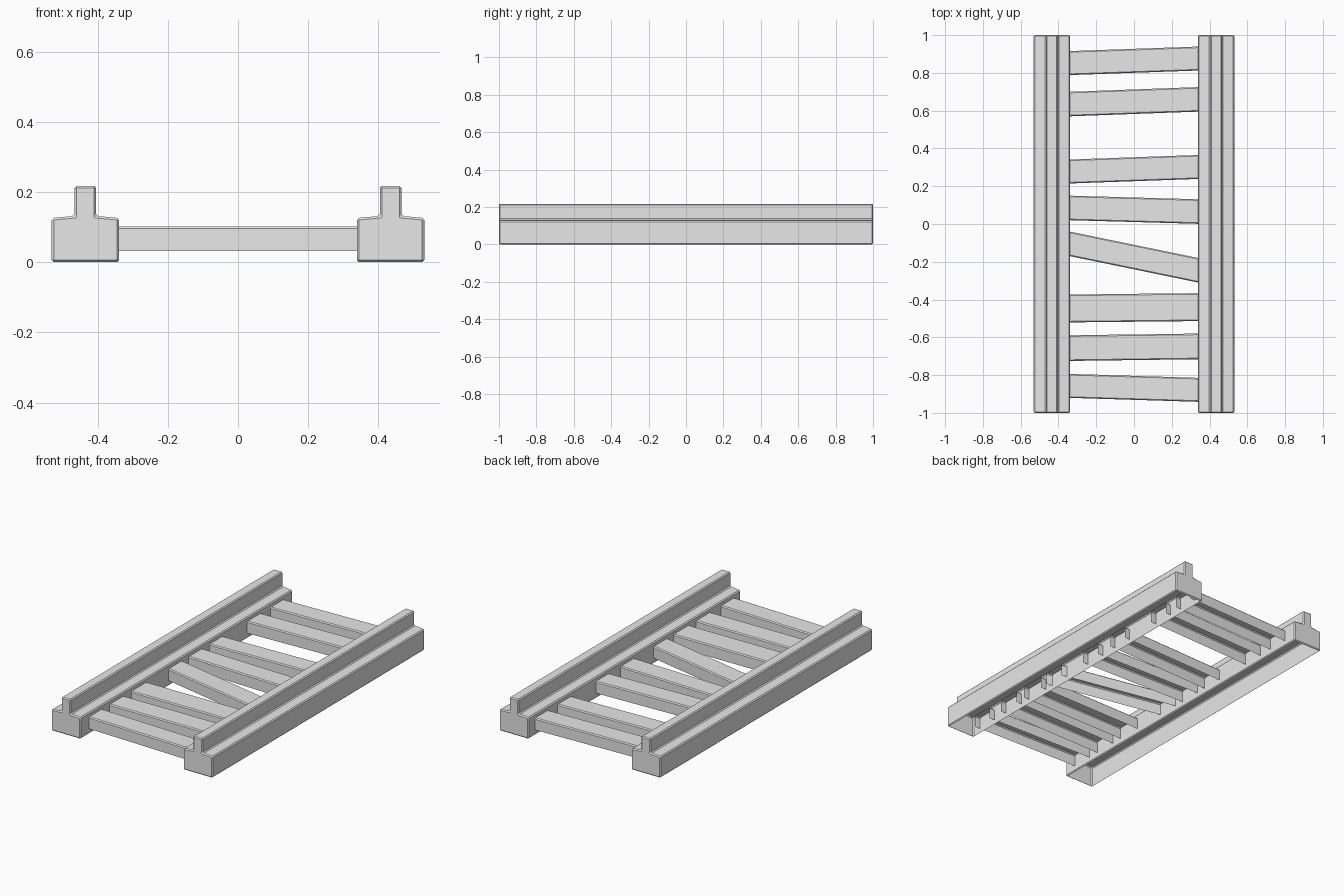
import bpy
import bmesh
from mathutils import Vector

cube = bpy.data.objects.get("Cube")
if cube:
    bpy.data.objects.remove(cube, do_unlink=True)

grey = bpy.data.materials.new("plain grey")
grey.use_nodes = True
colour = (0.8, 0.8, 0.8, 1)
grey.diffuse_color = colour
grey.node_tree.nodes["Principled BSDF"].inputs["Base Color"].default_value = colour


def extruded_shell(name, start, end, chamfer, open_ends):
    """Prism between two matching outlines, chamfered and open underneath."""
    bm = bmesh.new()
    a = [bm.verts.new(p) for p in start]
    b = [bm.verts.new(p) for p in end]
    n = len(a)
    caps = [bm.faces.new(a), bm.faces.new(b[::-1])]
    for i in range(n):
        j = (i + 1) % n
        bm.faces.new((a[j], a[i], b[i], b[j]))
    bmesh.ops.recalc_face_normals(bm, faces=bm.faces)
    if open_ends:
        bmesh.ops.delete(bm, geom=caps, context="FACES_ONLY")
    edges = [e for e in bm.edges if len(e.link_faces) == 2]
    if open_ends:
        low = min(v.co.z for v in bm.verts)
        edges = [e for e in edges if min(v.co.z for v in e.verts) > low]
    bmesh.ops.bevel(bm, geom=edges, offset=chamfer, segments=1,
                    affect="EDGES", clamp_overlap=True)
    bm.normal_update()
    under = [f for f in bm.faces if f.normal.z < -0.95]
    bmesh.ops.delete(bm, geom=under, context="FACES")
    mesh = bpy.data.meshes.new(name)
    bm.to_mesh(mesh)
    bm.free()
    mesh.materials.append(grey)
    obj = bpy.data.objects.new(name, mesh)
    bpy.context.collection.objects.link(obj)
    return obj


# Rails: wide foot, sloping ledges and a narrow raised head
half = [(0.096, 0), (0.096, 0.126), (0.031, 0.132), (0.031, 0.217)]
profile = half + [(-x, z) for x, z in reversed(half)]
for side, name in ((1, "left_rail"), (-1, "right_rail")):
    ends = [[Vector((side * 0.435 + x, y, z)) for x, z in profile]
            for y in (-1, 1)]
    extruded_shell(name, *ends, 0.006, False)

# Crosswise planks: y at the right rail, y at the left rail, width
planks = [(0.852, 0.876, 0.127), (0.635, 0.66, 0.13), (0.278, 0.302, 0.127),
          (0.085, 0.066, 0.13), (-0.105, -0.245, 0.13), (-0.447, -0.44, 0.148),
          (-0.657, -0.648, 0.136), (-0.857, -0.878, 0.127)]
INNER, REACH = 0.34, 0.375
for i, (y_right, y_left, width) in enumerate(planks, 1):
    slope = (y_left - y_right) / (2 * INNER)
    middle = (y_left + y_right) / 2
    w = width / 2
    outline = [(-w, 0.032), (w, 0.032), (w, 0.102), (-w, 0.102)]
    ends = [[Vector((x, middle + slope * x + dy, z)) for dy, z in outline]
            for x in (-REACH, REACH)]
    extruded_shell(f"plank_{i}", *ends, 0.006, True)
